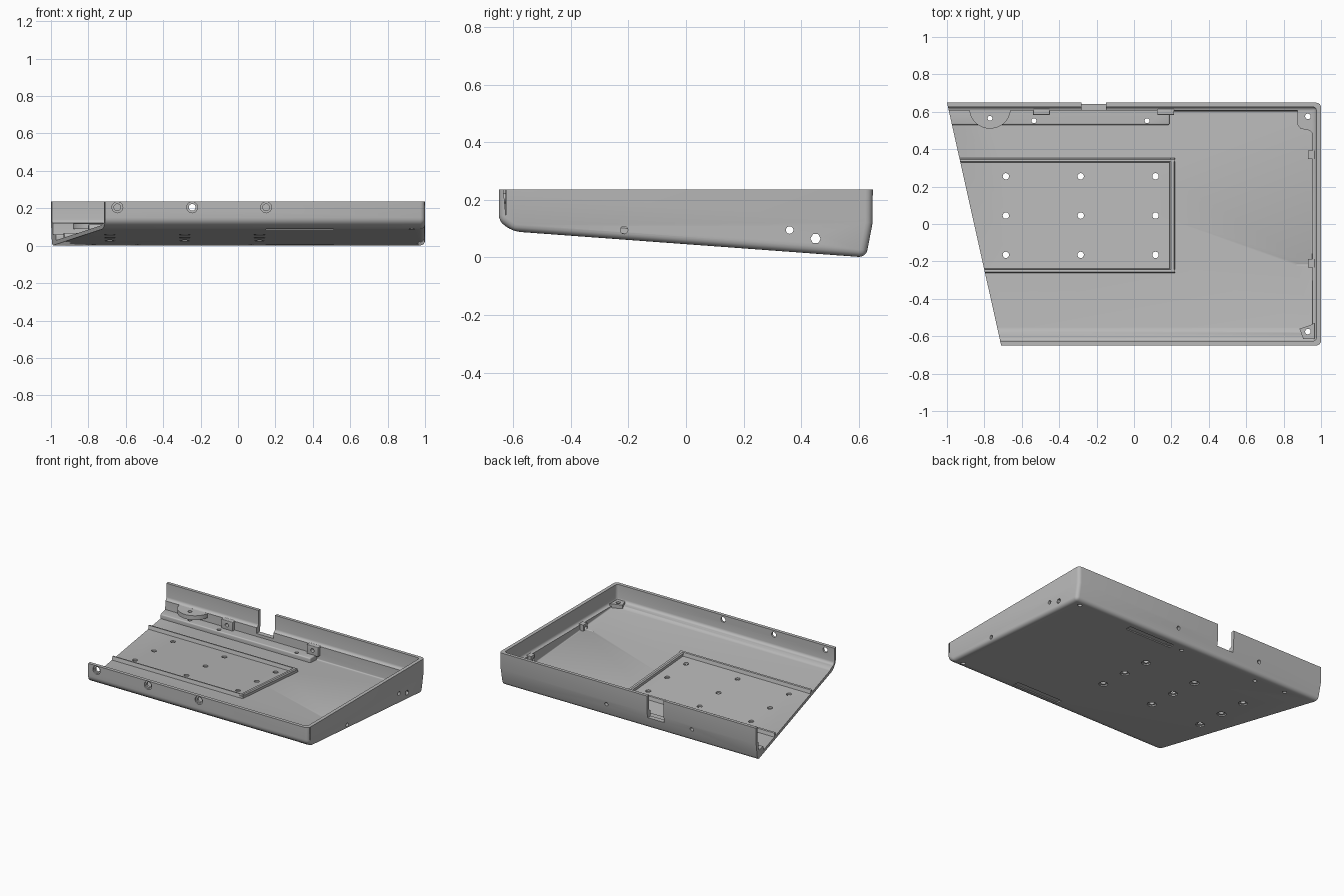
import bpy, bmesh, math
from mathutils import Matrix, Vector

if "Cube" in bpy.data.objects:
    bpy.data.objects.remove(bpy.data.objects["Cube"], do_unlink=True)

gray = bpy.data.materials.new("neutral_gray")
gray.use_nodes = True
gray.diffuse_color = (0.48, 0.48, 0.48, 1)
gray.node_tree.nodes["Principled BSDF"].inputs["Base Color"].default_value = (0.48, 0.48, 0.48, 1)


def under(y):
    """Height of the sloping underside."""
    return 0.09 * (0.625 - y) / 1.225


def floor(y):
    return under(y) + 0.022


def activate(ob):
    bpy.ops.object.select_all(action="DESELECT")
    ob.select_set(True)
    bpy.context.view_layer.objects.active = ob


def apply_mod(ob, kind, **settings):
    mod = ob.modifiers.new(kind.lower(), kind)
    for key, value in settings.items():
        setattr(mod, key, value)
    activate(ob)
    bpy.ops.object.modifier_apply(modifier=mod.name)


def finish(name, bm):
    bmesh.ops.recalc_face_normals(bm, faces=bm.faces)
    me = bpy.data.meshes.new(name)
    bm.to_mesh(me)
    bm.free()
    me.materials.append(gray)
    ob = bpy.data.objects.new(name, me)
    bpy.context.collection.objects.link(ob)
    return ob


def prism(name, pts, a, b, axis="x", bevel=0.0, segments=4):
    """Extrude a profile: (y, z) points along x, or (x, y) points along z."""
    bm = bmesh.new()
    place = (lambda p: (a, *p)) if axis == "x" else (lambda p: (*p, a))
    face = bm.faces.new([bm.verts.new(place(p)) for p in pts])
    out = bmesh.ops.extrude_face_region(bm, geom=[face])["geom"]
    shift = Vector((b - a, 0, 0)) if axis == "x" else Vector((0, 0, b - a))
    bmesh.ops.translate(bm, vec=shift, verts=[g for g in out if isinstance(g, bmesh.types.BMVert)])
    ob = finish(name, bm)
    if bevel:
        apply_mod(ob, "BEVEL", width=bevel, segments=segments,
                  limit_method="ANGLE", angle_limit=math.radians(25))
    return ob


def box(name, x0, x1, y0, y1, z0, z1, bevel=0.0):
    return prism(name, [(y0, z0), (y1, z0), (y1, z1), (y0, z1)], x0, x1, bevel=bevel)


def rod(name, centre, radius, length, axis="z", sides=24):
    bm = bmesh.new()
    turn = {"z": Matrix(), "x": Matrix.Rotation(math.pi / 2, 4, "Y"),
            "y": Matrix.Rotation(math.pi / 2, 4, "X")}[axis]
    bmesh.ops.create_cone(bm, cap_ends=True, segments=sides, radius1=radius, radius2=radius,
                          depth=length, matrix=Matrix.Translation(centre) @ turn)
    return finish(name, bm)


def cut(cutter, *targets):
    cutter.hide_render = True
    for ob in targets:
        apply_mod(ob, "BOOLEAN", operation="DIFFERENCE", solver="EXACT", object=cutter)
    bpy.data.objects.remove(cutter, do_unlink=True)


# Outer body, overlong at the top and the open end, then trimmed
shell = prism("tray_shell", [(-0.65, 0.5), (-0.65, 0.125), (-0.60, 0.09), (0.625, 0.0),
                             (0.648, 0.12), (0.65, 0.5)], -1.3, 1.0, bevel=0.025)
cut(box("top_trim", -2, 2, -1, 1, 0.235, 0.8), shell)

# Hollow: thin upper wall over a thicker lower wall
cut(box("upper_hollow", -2, 0.975, -0.626, 0.626, 0.12, 0.6, bevel=0.02), shell)
cut(prism("lower_hollow", [(-0.624, 0.3), (-0.624, 0.145), (-0.56, floor(-0.56)),
                           (0.605, floor(0.605)), (0.61, 0.3)], -2, 0.955, bevel=0.008), shell)

# Raised frame on the floor
def bar(name, y0, y1, x1):
    s = 0.009
    return prism(name, [(y0, under(y0) + 0.01), (y1, under(y1) + 0.01),
                        (y1 - s, floor(y1) + 0.025), (y0 + s, floor(y0) + 0.025)], -1.2, x1)


frame_front = bar("frame_front", -0.265, -0.235, 0.22)
frame_back = bar("frame_back", 0.325, 0.355, 0.22)
frame_side = prism("frame_side", [(-0.262, under(-0.26) + 0.01), (0.352, under(0.35) + 0.01),
                                  (0.352, floor(0.35) + 0.025), (-0.262, floor(-0.26) + 0.025)],
                   0.19, 0.22, bevel=0.007, segments=1)

# Rear rail with a rounded end
rail = box("rear_rail", -1.2, 0.19, 0.53, 0.62, 0.012, 0.06, bevel=0.008)

# Half-round tab on the back wall
arc = [(-0.77 + 0.11 * math.cos(t), 0.615 + 0.105 * math.sin(t))
       for t in [math.pi + math.pi * i / 20 for i in range(21)]]
tab = prism("half_round_tab", arc, 0.09, 0.12, axis="z")

# Wall clips
back_clips = [box("back_clip", x - 0.045, x + 0.045, 0.583, 0.62, 0.055, 0.122, bevel=0.004)
              for x in (-0.495, 0.17)]
side_clips = [box("side_clip", 0.93, 0.965, y - 0.022, y + 0.022, floor(y) - 0.01, 0.125)
              for y in (-0.21, 0.37)]

# Corner bosses
back_boss = prism("back_corner_boss", [(0.96, 0.48), (0.96, 0.62), (0.875, 0.62), (0.875, 0.53),
                                       (0.89, 0.51), (0.94, 0.50)], 0.01, 0.115, axis="z")
front_boss = prism("front_corner_boss", [(0.885, -0.56), (0.905, -0.615), (0.965, -0.615),
                                         (0.965, -0.53), (0.945, -0.54)], 0.1, 0.135, axis="z")

# Slanted open end
end = prism("end_trim", [(-2, -0.8), (-0.71 + 0.29 * 0.15 / 1.3, -0.8),
                         (-1 - 0.29 * 0.15 / 1.3, 0.8), (-2, 0.8)], -1, 1, axis="z")
cut(end, shell, rail, frame_front, frame_back)

# Cable notch in the back wall
cut(box("notch", -0.28, -0.15, 0.56, 0.8, 0.08, 0.5), shell)

# Grid of mounting holes, countersunk underneath
for x in (-0.685, -0.285, 0.115):
    for y in (-0.165, 0.045, 0.255):
        cut(rod("hole", (x, y, 0.1), 0.017, 0.5), shell)
        cut(rod("recess", (x, y, under(y) - 0.1), 0.029, 0.22), shell)

# Rail, tab and corner screw holes
for x in (-0.535, 0.07):
    cut(rod("hole", (x, 0.552, 0.1), 0.013, 0.5), shell, rail)
cut(rod("hole", (-0.77, 0.565, 0.1), 0.013, 0.5), shell, rail, tab)
for y, boss in ((0.575, back_boss), (-0.575, front_boss)):
    cut(rod("hole", (0.93, y, 0.1), 0.015, 0.5), shell, boss)

# Front wall holes with a round recess outside
for x in (-0.645, -0.245, 0.15):
    cut(rod("hole", (x, -0.65, 0.205), 0.018, 0.2, "y"), shell)
    cut(rod("recess", (x, -0.69, 0.205), 0.029, 0.1, "y"), shell)

# Back and side wall holes
for x, clip in zip((-0.495, 0.17), back_clips):
    cut(rod("hole", (x, 0.62, 0.09), 0.013, 0.2, "y"), shell, clip)
for y, clip in zip((-0.215, 0.36), side_clips):
    cut(rod("hole", (0.97, y, 0.095), 0.013, 0.2, "x"), shell, clip)
cut(rod("hole", (0.97, 0.45, 0.065), 0.018, 0.2, "x", 6), shell)

# Foot slots in the underside
for y in (-0.555, 0.55):
    z = under(y)
    cut(box("slot", 0.15, 0.51, y - 0.022, y + 0.022, z - 0.05, z + 0.009), shell)

for ob in [shell, rail, tab, frame_front, frame_back, frame_side, back_boss, front_boss,
           *back_clips, *side_clips]:
    activate(ob)
    bpy.ops.object.shade_smooth_by_angle(angle=math.radians(30))
